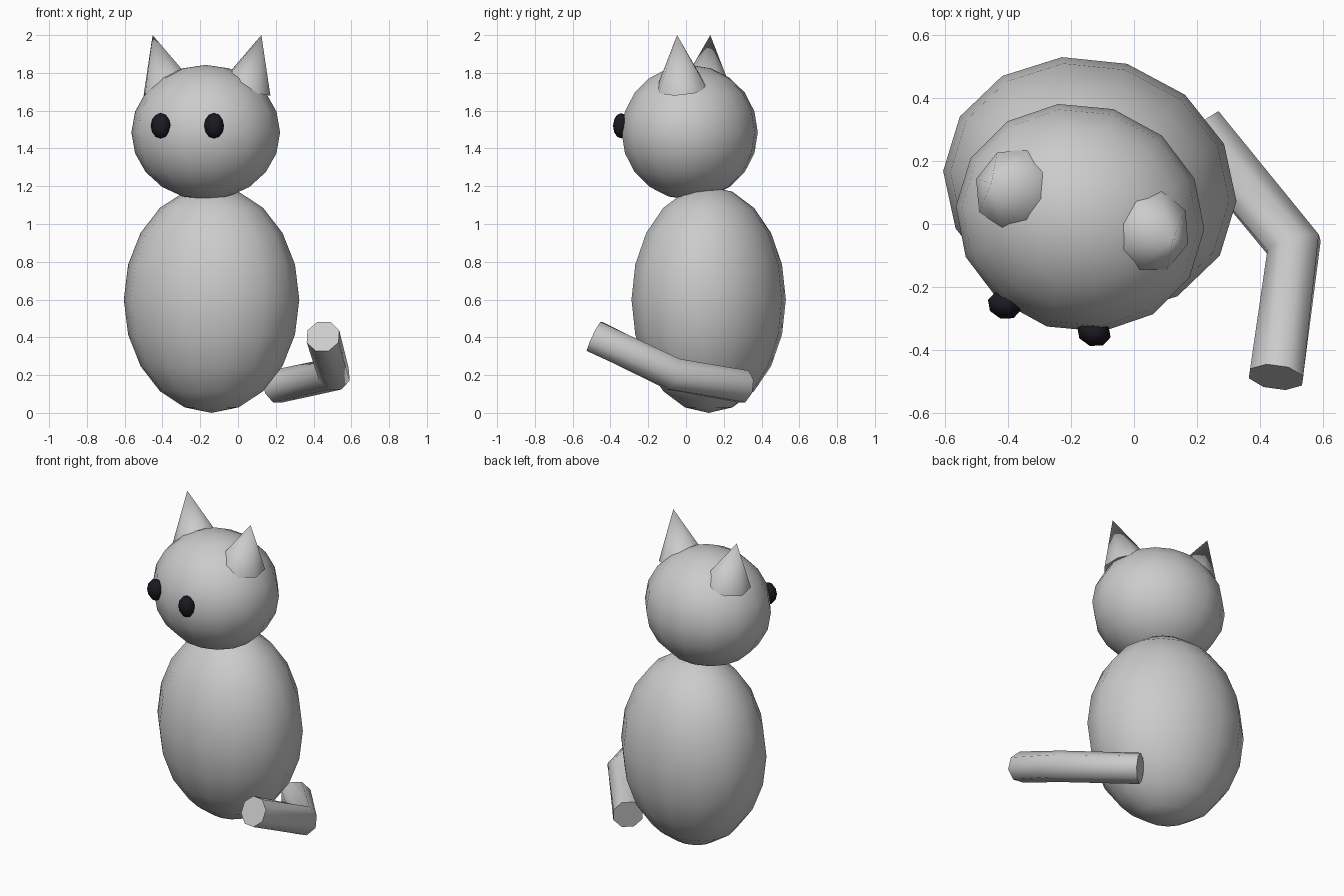
import bpy
from math import radians
from mathutils import Vector, Matrix

if "Cube" in bpy.data.objects:
    bpy.data.objects.remove(bpy.data.objects["Cube"])

# The whole figure is turned slightly; parts are placed in its own frame
TURN = radians(-17)
FRAME = Matrix.Translation((-0.14, 0.12, 0)) @ Matrix.Rotation(TURN, 4, 'Z')

dark = bpy.data.materials.new("dark_eye")
dark.diffuse_color = (0.01, 0.01, 0.015, 1)
dark.use_nodes = True
dark.node_tree.nodes["Principled BSDF"].inputs["Base Color"].default_value = dark.diffuse_color


def finish(ob, name):
    ob.name = name
    bpy.ops.object.shade_smooth_by_angle(angle=radians(60))
    return ob


def ball(name, loc, radii, segments, rings):
    bpy.ops.mesh.primitive_uv_sphere_add(segments=segments, ring_count=rings, radius=1)
    ob = bpy.context.object
    ob.location = FRAME @ Vector(loc)
    ob.rotation_euler.z = TURN
    ob.scale = radii
    bpy.ops.object.transform_apply(location=False, rotation=False, scale=True)
    return finish(ob, name)


def ear(name, side):
    height, lean = 0.293, radians(16.5) * side
    bpy.ops.mesh.primitive_cone_add(vertices=8, radius1=0.139, radius2=0, depth=height)
    ob = bpy.context.object
    tip = Matrix.Translation((0.301 * side, -0.083, 2.0))
    ob.matrix_world = (FRAME @ tip @ Matrix.Rotation(lean, 4, 'Y')
                       @ Matrix.Translation((0, 0, -height / 2)))
    return finish(ob, name)


# Body and head
ball("body", (0, 0, 0.6), (0.47, 0.405, 0.6), 14, 10)
ball("head", (0, -0.105, 1.485), (0.397, 0.36, 0.357), 14, 10)

# Mirrored ears and eyes
for label, side in (("left", -1), ("right", 1)):
    ear("ear_" + label, side)
    eye = ball("eye_" + label, (0.148 * side, -0.439, 1.52), (0.055, 0.045, 0.067), 8, 6)
    eye.data.materials.append(dark)

# Tail: an eight-sided tube along a bent path
curve = bpy.data.curves.new("tail", 'CURVE')
curve.dimensions = '3D'
curve.twist_mode = 'Z_UP'
curve.bevel_depth = 0.092
curve.bevel_resolution = 2
curve.use_fill_caps = True
spline = curve.splines.new('POLY')
path = [(0.205, 0.30, 0.14), (0.507, -0.068, 0.205), (0.45, -0.485, 0.405)]
spline.points.add(len(path) - 1)
for point, co in zip(spline.points, path):
    point.co = (*co, 1)
    point.tilt = radians(22.5)
tail = bpy.data.objects.new("tail", curve)
bpy.context.collection.objects.link(tail)
bpy.ops.object.select_all(action='DESELECT')
tail.select_set(True)
bpy.context.view_layer.objects.active = tail
bpy.ops.object.convert(target='MESH')
finish(bpy.context.object, "tail")
